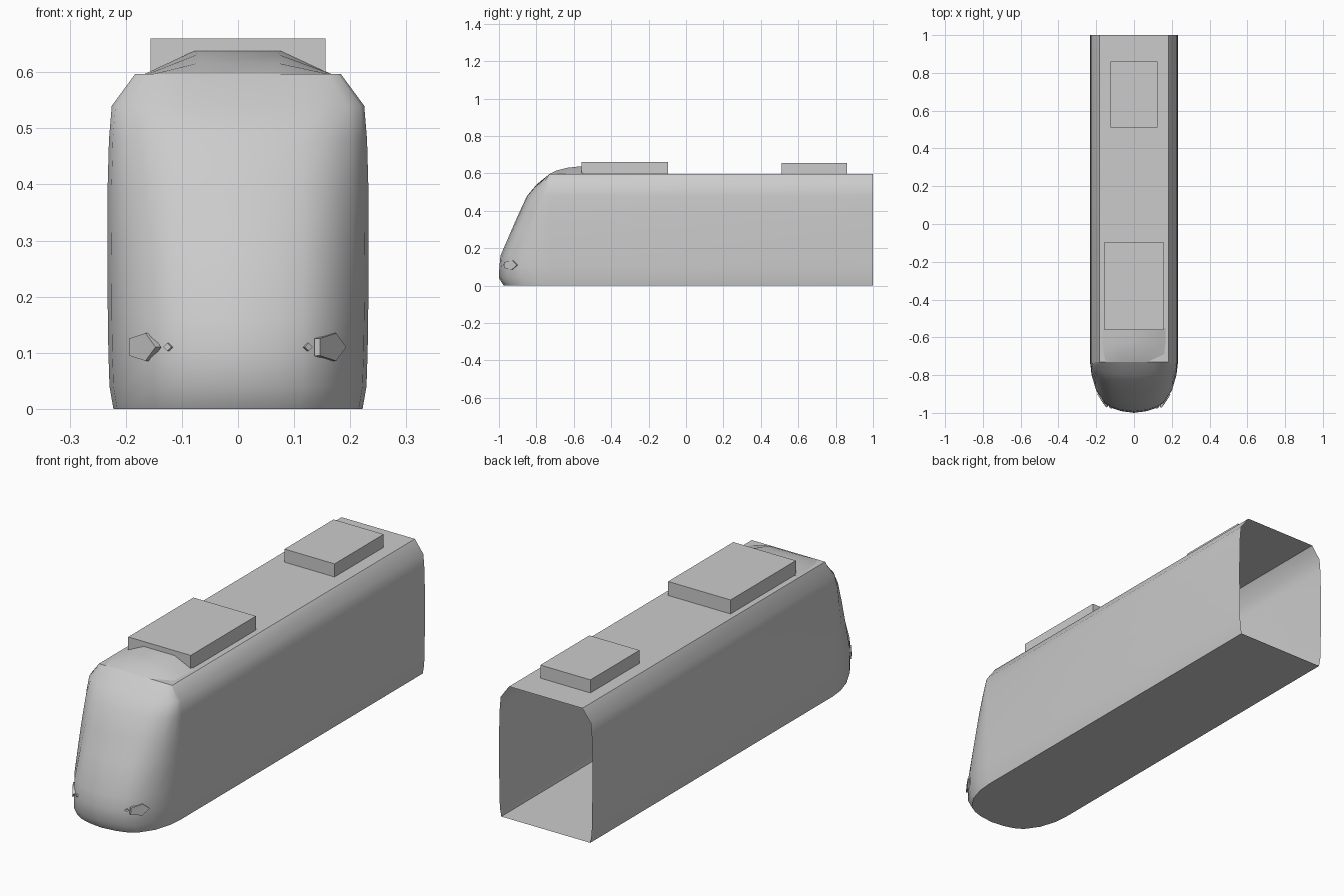
import bpy, bmesh, math
from mathutils import Vector

if "Cube" in bpy.data.objects:
    bpy.data.objects.remove(bpy.data.objects["Cube"], do_unlink=True)

grey = bpy.data.materials.new("plain grey")
grey.use_nodes = True
colour = (0.6, 0.6, 0.6, 1)
grey.diffuse_color = colour
grey.node_tree.nodes["Principled BSDF"].inputs["Base Color"].default_value = colour


def finish(name, bm, smooth=None):
    bmesh.ops.recalc_face_normals(bm, faces=bm.faces)
    mesh = bpy.data.meshes.new(name)
    bm.to_mesh(mesh)
    bm.free()
    mesh.materials.append(grey)
    ob = bpy.data.objects.new(name, mesh)
    bpy.context.collection.objects.link(ob)
    if smooth:
        bpy.ops.object.select_all(action="DESELECT")
        ob.select_set(True)
        bpy.context.view_layer.objects.active = ob
        bpy.ops.object.shade_smooth_by_angle(angle=math.radians(smooth))
    return ob


def loft(rows):
    bm = bmesh.new()
    grid = [[bm.verts.new(p) for p in row] for row in rows]
    for a, b in zip(grid, grid[1:]):
        for i in range(len(a) - 1):
            bm.faces.new((a[i], a[i + 1], b[i + 1], b[i]))
    return bm, grid


# Body levels: height, half width, nose length
NOSE_Y, BACK_Y = -0.73, 1.0
levels = [(0, .222, .245), (.04, .229, .27), (.1, .231, .268), (.16, .232, .262),
          (.29, .233, .206), (.39, .2325, .162), (.48, .23, .12),
          (.54, .225, .07), (.597, .183, 0)]
# Nose plan: share of half width, share of nose length
plan = [(1, 0), (.97, .26), (.87, .56), (.67, .82), (.5, .91), (.3, .965), (0, 1)]
full_plan = [(-u, f) for u, f in plan] + plan[-2::-1]

# Shell: nose wraps into the long sides, open at the back
rows = []
for z, w, d in levels:
    nose = [(w * u, NOSE_Y - d * f, z) for u, f in full_plan]
    rows.append([(-w, BACK_Y, z)] + nose + [(w, BACK_Y, z)])
bm, grid = loft(rows)
bm.faces.new(grid[0])
bm.faces.new(grid[-1])
finish("body_shell", bm, 35.5)

# Roof fairing rising behind the nose: y, base half width, top half width, height
fairing = [(-.73, .15, .07, .597), (-.69, .16, .072, .616), (-.63, .166, .074, .631),
           (-.55, .166, .076, .639)]
bm, grid = loft([[(-b, y, .597), (-t, y, z), (t, y, z), (b, y, .597)]
                 for y, b, t, z in fairing])
bm.faces.new(grid[-1])
finish("roof_fairing", bm, 30)


# Roof equipment boxes
def box(name, half_x, y0, y1, z0, z1):
    bm = bmesh.new()
    bmesh.ops.create_cube(bm, size=1)
    for v in bm.verts:
        v.co = Vector((v.co.x * 2 * half_x, (y0 + y1) / 2 + v.co.y * (y1 - y0),
                       (z0 + z1) / 2 + v.co.z * (z1 - z0)))
    finish(name, bm)


box("front_roof_unit", .156, -.56, -.095, .597, .66)
box("rear_roof_unit", .125, .51, .86, .597, .656)


# Lamps: low-sided discs set on the nose surface
def lamp(name, x, z, radius, sides):
    hit, point, normal, _ = bpy.data.objects["body_shell"].ray_cast(
        Vector((x, -2, z)), Vector((0, 1, 0)))
    bm = bmesh.new()
    ring = []
    for i in range(sides):
        a = 2 * math.pi * i / sides
        dx, dz = radius * math.cos(a), radius * math.sin(a)
        dy = -(normal.x * dx + normal.z * dz) / normal.y
        ring.append(bm.verts.new(point + Vector((dx, dy, dz)) + normal * .006))
    face = bm.faces.new(ring)
    back = bmesh.ops.extrude_face_region(bm, geom=[face])["geom"]
    bmesh.ops.translate(bm, vec=normal * -.012,
                        verts=[v for v in back if isinstance(v, bmesh.types.BMVert)])
    finish(name, bm)


bpy.context.view_layer.update()
for side, s in (("left", 1), ("right", -1)):
    lamp(side + "_headlamp", s * .165 - .003, .11, .026, 5)
    lamp(side + "_marker_lamp", s * .123, .11, .007, 4)
